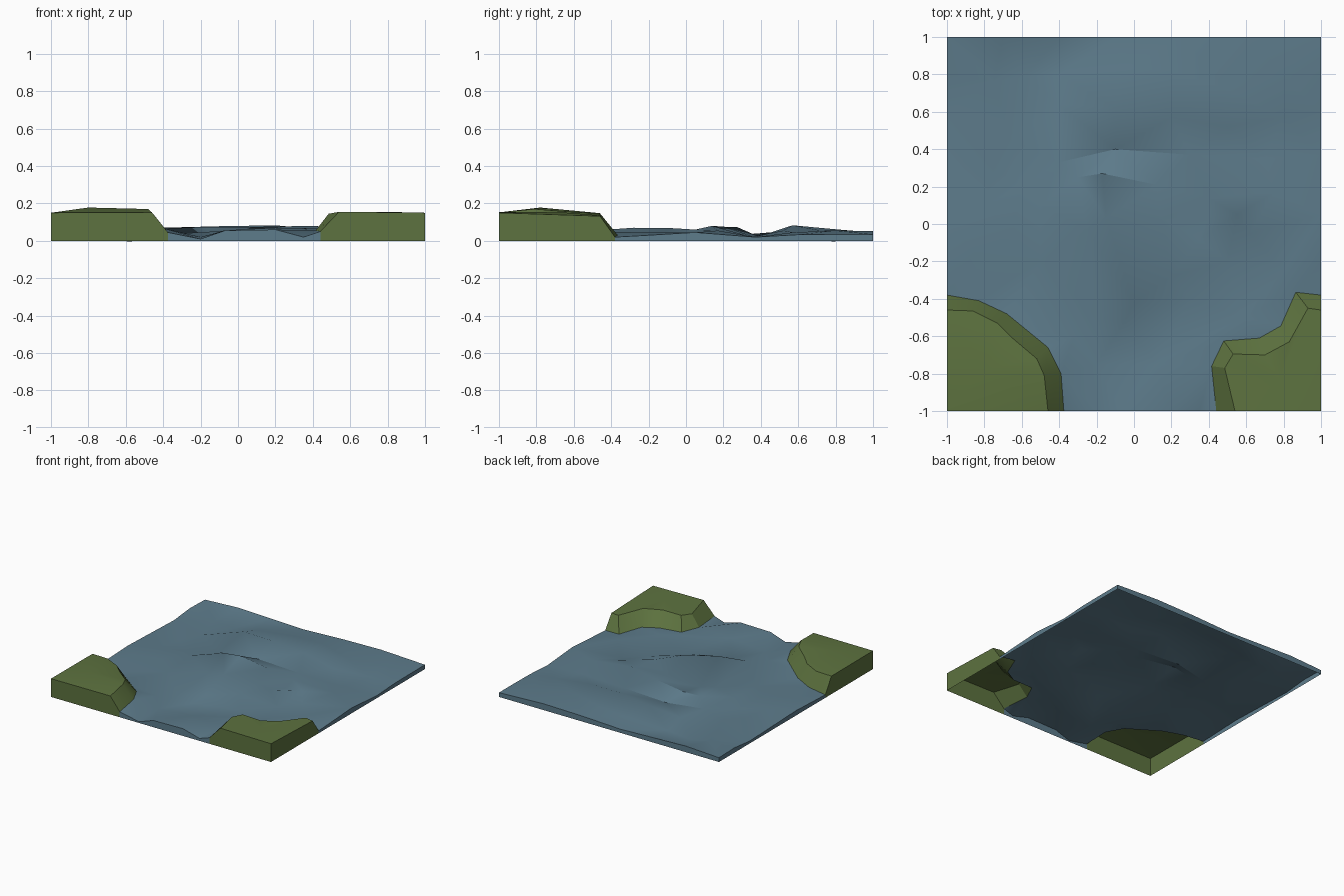
import bpy, bmesh
from mathutils import Vector
from mathutils.geometry import delaunay_2d_cdt

if "Cube" in bpy.data.objects:
    bpy.data.objects.remove(bpy.data.objects["Cube"])


def material(name, color):
    m = bpy.data.materials.new(name)
    m.diffuse_color = color
    m.use_nodes = True
    m.node_tree.nodes["Principled BSDF"].inputs["Base Color"].default_value = m.diffuse_color
    return m


def finish(name, bm, mat, angle):
    me = bpy.data.meshes.new(name)
    bm.to_mesh(me)
    bm.free()
    ob = bpy.data.objects.new(name, me)
    bpy.context.collection.objects.link(ob)
    me.materials.append(mat)
    bpy.ops.object.select_all(action='DESELECT')
    ob.select_set(True)
    bpy.context.view_layer.objects.active = ob
    bpy.ops.object.shade_smooth_by_angle(angle=angle)
    return ob


water_mat = material("water", (0.11, 0.20, 0.26, 1))
grass_mat = material("grass", (0.11, 0.17, 0.05, 1))

# Bank outlines: foot meets the water, rim is the edge of the grass top
left_foot = [(-1, -.38, .025), (-.83, -.41, .03), (-.68, -.48, .04), (-.57, -.57, .05),
             (-.46, -.66, .06), (-.39, -.8, .065), (-.375, -1, .045)]
left_rim = [(-1, -.46, .148), (-.86, -.465, .148), (-.73, -.53, .15), (-.65, -.61, .155),
            (-.52, -.72, .163), (-.48, -.81, .17), (-.46, -1, .152)]
right_foot = [(.44, -1, .05), (.415, -.76, .055), (.48, -.625, .05), (.67, -.61, .04),
              (.785, -.545, .04), (.865, -.365, .03), (1, -.38, .02)]
right_rim = [(.54, -1, .155), (.485, -.77, .145), (.53, -.695, .148), (.70, -.70, .145),
             (.83, -.63, .15), (.93, -.45, .135), (1, -.46, .132)]


# Grass banks: sloped side, domed top and straight outer walls
def bank(name, foot, rim, corner, peak):
    bm = bmesh.new()
    f = [bm.verts.new(p) for p in foot]
    r = [bm.verts.new(p) for p in rim]
    c, p = bm.verts.new(corner), bm.verts.new(peak)
    low = [bm.verts.new((v.co.x, v.co.y, 0)) for v in (f[0], c, f[-1])]
    for i in range(len(f) - 1):
        bm.faces.new((f[i], f[i + 1], r[i + 1], r[i]))
        bm.faces.new((r[i], r[i + 1], p))
    top = bm.faces.new((r[-1], c, p))
    bm.faces.new((c, r[0], p))
    bm.faces.new((low[0], f[0], r[0], c, low[1]))
    bm.faces.new((low[1], c, r[-1], f[-1], low[2]))
    bmesh.ops.recalc_face_normals(bm, faces=bm.faces)
    if top.normal.z < 0:
        bmesh.ops.reverse_faces(bm, faces=bm.faces)
    finish(name, bm, grass_mat, 0.45)


bank("left_bank", left_foot, left_rim, (-1, -1, .15), (-.8, -.78, .178))
bank("right_bank", right_foot, right_rim, (1, -1, .15), (.78, -.83, .155))

# Water outline, counter-clockwise around the tile
front_edge = [(-.2, -1, .01), (-.07, -1, .055), (.2, -1, .06), (.35, -1, .02)]
right_edge = [(1, -.2, .03), (1, .05, .045), (1, .37, .02), (1, .6, .033), (1, .8, .035)]
back_edge = [(1, 1, .035), (.6, 1, .052), (.25, 1, .045), (-.1, 1, .03),
             (-.4, 1, .04), (-.7, 1, .05)]
left_edge = [(-1, 1, .035), (-1, .8, .04), (-1, .6, .02), (-1, .3, .03), (-1, 0, .04)]
outline = left_foot[-1:] + front_edge + right_foot + right_edge + back_edge + left_edge + left_foot[:-1]

# Crests and troughs running across the water
back_hollow = [(-.75, .76, .015), (-.58, .79, -.004), (-.4, .8, .02)]
back_swell = [(-.05, .83, .05), (.2, .82, .06), (.5, .72, .055), (.8, .8, .055)]
far_crest = [(-.75, .3, .03), (-.66, .45, .045), (-.4, .64, .07), (-.1, .62, .078),
             (.2, .57, .083), (.5, .52, .055), (.8, .57, .045)]
far_trough = [(-.6, .2, .025), (-.4, .33, .02), (-.1, .4, .018), (.3, .37, .018), (.7, .35, .02)]
mid_crest = [(-.65, -.05, .045), (-.5, .1, .055), (-.3, .25, .07), (-.17, .27, .075),
             (.12, .21, .075), (.4, .14, .08), (.75, .17, .055)]
mid_trough = [(-.5, -.2, .03), (-.25, -.03, .022), (-.15, .03, .02), (.15, .03, .03), (.4, .04, .045)]
near_crest = [(-.2, -.5, .045), (0, -.42, .06), (.2, -.28, .07), (.35, -.08, .068), (.55, .05, .06)]
near_trough = [(-.05, -.52, .02), (.3, -.4, .008), (.5, -.2, .01), (.62, -.05, .02)]
front_crest = [(.12, -.75, .05), (.58, -.5, .05), (.8, -.25, .045)]
front_trough = [(-.2, -.75, .02), (-.32, -.6, .04)]
side_swell = [(-.85, -.15, .05), (-.8, .1, .04)]

points = list(outline)
edges = []
for line in (back_hollow, back_swell, far_crest, far_trough, mid_crest, mid_trough,
             near_crest, near_trough, front_crest, front_trough, side_swell):
    n = len(points)
    points += line
    edges += [(n + i, n + i + 1) for i in range(len(line) - 1)]

flat, _, tris, origin, _, _ = delaunay_2d_cdt(
    [Vector(p[:2]) for p in points], edges, [list(range(len(outline)))], 1, 1e-5)

# Water surface
bm = bmesh.new()
verts = [bm.verts.new((v.x, v.y, points[o[0]][2] if o else .04)) for v, o in zip(flat, origin)]
for t in tris:
    bm.faces.new([verts[i] for i in t])
bm.normal_update()
if sum(f.normal.z for f in bm.faces) < 0:
    bmesh.ops.reverse_faces(bm, faces=bm.faces)

# Thin walls from the tile edges down to the ground
low = {}


def ground(v):
    if v not in low:
        low[v] = bm.verts.new((v.co.x, v.co.y, 0))
    return low[v]


for e in [e for e in bm.edges if e.is_boundary]:
    loop = e.link_loops[0]
    a, b = loop.vert, loop.link_loop_next.vert
    if any(abs(a.co[k]) > .999 and abs(a.co[k] - b.co[k]) < 1e-4 for k in (0, 1)):
        bm.faces.new((b, a, ground(a), ground(b)))
finish("water", bm, water_mat, 0.6)
